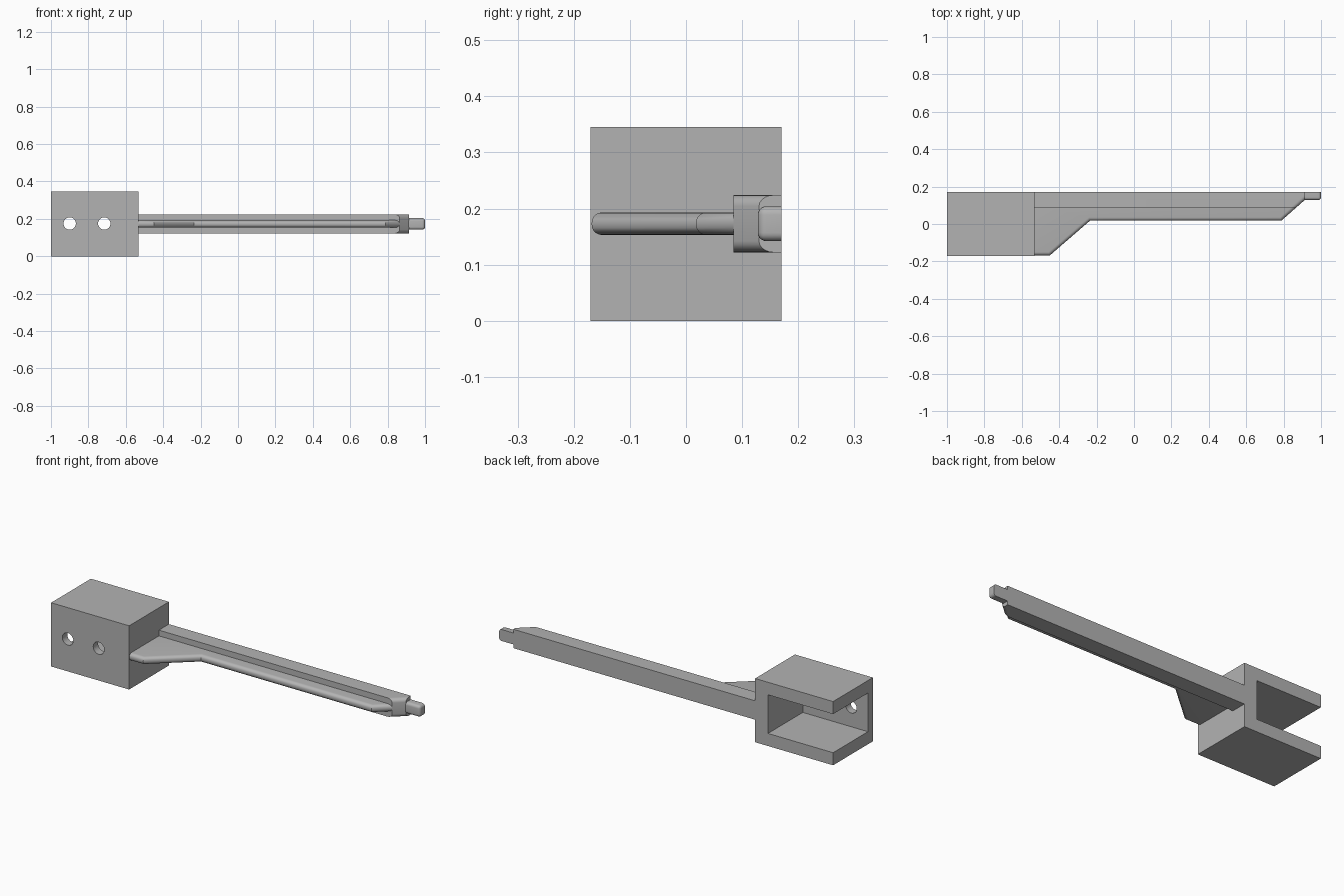
import bpy, bmesh
from mathutils import Vector

cube = bpy.data.objects.get("Cube")
if cube:
    bpy.data.objects.remove(cube, do_unlink=True)

grey = bpy.data.materials.new("plain grey")
grey.use_nodes = True
COLOUR = (0.45, 0.45, 0.45, 1)
grey.diffuse_color = COLOUR
grey.node_tree.nodes["Principled BSDF"].inputs["Base Color"].default_value = COLOUR

MID = 0.173      # height of the arm's centre line
BACK = 0.17      # flat back plane


def prism(name, outline, z0, z1, rounded=None, radius=0.0, segments=5):
    """Extrude an xy outline; round the edges picked by the rule."""
    bm = bmesh.new()
    base = bm.faces.new([bm.verts.new((x, y, z0)) for x, y in outline])
    top = bmesh.ops.extrude_face_region(bm, geom=[base])["geom"]
    bmesh.ops.translate(bm, vec=Vector((0, 0, z1 - z0)),
                        verts=[v for v in top if isinstance(v, bmesh.types.BMVert)])
    bmesh.ops.recalc_face_normals(bm, faces=bm.faces)
    if rounded:
        picked = [e for e in bm.edges if rounded(*[v.co for v in e.verts])]
        bmesh.ops.bevel(bm, geom=picked, offset=radius, segments=segments,
                        profile=0.5, affect='EDGES', clamp_overlap=True)
    mesh = bpy.data.meshes.new(name)
    bm.to_mesh(mesh)
    bm.free()
    mesh.materials.append(grey)
    ob = bpy.data.objects.new(name, mesh)
    bpy.context.collection.objects.link(ob)
    if rounded:
        bpy.ops.object.select_all(action='DESELECT')
        ob.select_set(True)
        bpy.context.view_layer.objects.active = ob
        bpy.ops.object.shade_smooth_by_angle(angle=0.6)
    return ob


def rect(x0, x1, y0, y1):
    return [(x0, y0), (x1, y0), (x1, y1), (x0, y1)]


def cut(target, cutter):
    mod = target.modifiers.new(cutter.name, 'BOOLEAN')
    mod.object, mod.operation, mod.solver = cutter, 'DIFFERENCE', 'EXACT'
    cutter.hide_render = True
    cutter.hide_viewport = True


# Mounting bracket: hollow, open at the back and at the far end
bracket = prism("bracket", rect(-1, -0.533, -BACK, BACK), 0, 0.345)
cut(bracket, prism("pocket_cutter", rect(-1.1, -0.61, -0.128, 0.3), 0.068, 0.277))

# Two screw holes through the bracket's front wall
for i, x in enumerate((-0.9, -0.715)):
    bpy.ops.mesh.primitive_cylinder_add(vertices=32, radius=0.033, depth=0.14,
                                        location=(x, -0.15, 0.175),
                                        rotation=(1.570796, 0, 0))
    hole = bpy.context.object
    hole.name = f"screw_hole_cutter_{i + 1}"
    cut(bracket, hole)

# Arm bar with a slanted tip whose slant edges are rounded
prism("arm_bar",
      [(-0.56, 0.085), (0.864, 0.085), (0.915, 0.13), (0.915, BACK), (-0.56, BACK)],
      MID - 0.051, MID + 0.051,
      lambda a, b: a.z == b.z and min(a.x, b.x) > 0.8 and max(a.y, b.y) < 0.15,
      0.02)

# Stiffening rib with a rounded front edge
prism("arm_rib",
      [(-0.56, -0.168), (-0.45, -0.168), (-0.235, 0.018), (0.788, 0.018),
       (0.864, 0.085), (0.85, 0.11), (-0.56, 0.11)],
      MID - 0.02, MID + 0.02,
      lambda a, b: a.z == b.z and max(a.y, b.y) < 0.09 and abs(a.x - b.x) > 0.01,
      0.018)

# Tip pin: rounded along the front and around the end, flat at the back
prism("tip_pin", rect(0.9, 1, 0.128, BACK), MID - 0.031, MID + 0.031,
      lambda a, b: (min(a.x, b.x) > 0.95 or max(a.y, b.y) < 0.15)
      and min(a.y, b.y) < 0.15 and max(a.x, b.x) > 0.95
      or (min(a.x, b.x) > 0.95 and a.z == b.z),
      0.015)
